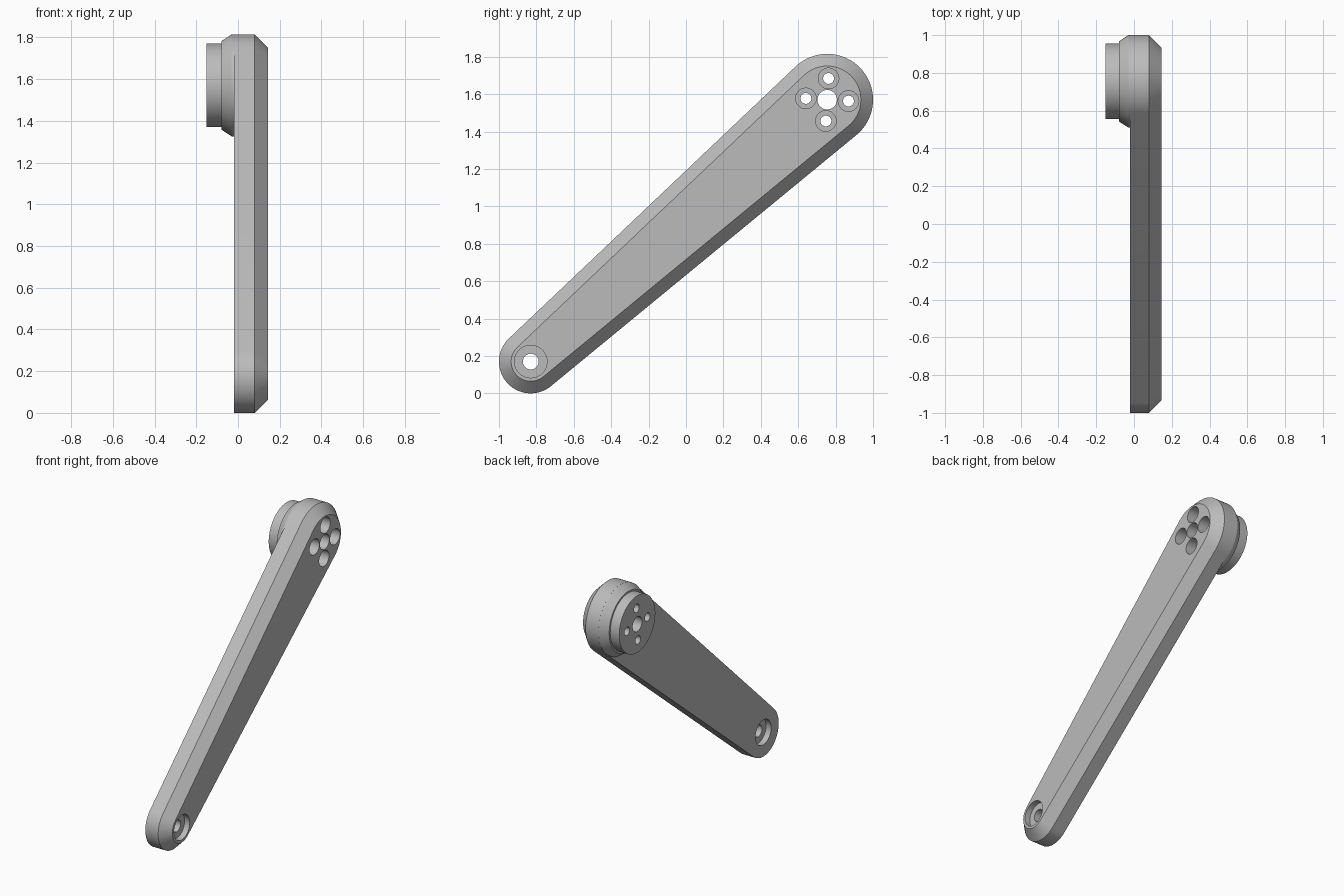
import bpy, bmesh
from math import sin, cos, pi, atan2, asin, hypot

cube = bpy.data.objects.get("Cube")
if cube:
    bpy.data.objects.remove(cube, do_unlink=True)

BIG, BIG_R = (0.755, 1.57), 0.245       # shaft end (y, z) and radius
SMALL, SMALL_R = (-0.83, 0.17), 0.17    # pedal end
BACK, FACE = -0.02, 0.145               # inner and outer face of the arm along x
HUB_END = -0.15

dy, dz = BIG[0] - SMALL[0], BIG[1] - SMALL[1]
AXIS = atan2(dz, dy)
FLARE = asin((BIG_R - SMALL_R) / hypot(dy, dz))

metal = bpy.data.materials.new("grey metal")
metal.use_nodes = True
metal.diffuse_color = (0.5, 0.5, 0.5, 1)
metal.node_tree.nodes["Principled BSDF"].inputs["Base Color"].default_value = (0.5, 0.5, 0.5, 1)


def arc(center, radius, start, end, steps):
    return [(center[0] + radius * cos(start + (end - start) * i / steps),
             center[1] + radius * sin(start + (end - start) * i / steps))
            for i in range(steps + 1)]


def circle(center, radius, steps=64):
    return arc(center, radius, 0, 2 * pi, steps)[:-1]


def arm_outline(inset):
    """Two round ends joined by their common tangents."""
    half_big, half_small = pi / 2 + FLARE, pi / 2 - FLARE
    return (arc(BIG, BIG_R - inset, AXIS - half_big, AXIS + half_big, 56)
            + arc(SMALL, SMALL_R - inset, AXIS + pi - half_small, AXIS + pi + half_small, 48))


def loft(name, sections):
    """Solid through matching (x, outline) sections, capped at both ends."""
    bm = bmesh.new()
    rings = [[bm.verts.new((x, y, z)) for y, z in outline] for x, outline in sections]
    for a, b in zip(rings, rings[1:]):
        for i in range(len(a)):
            j = (i + 1) % len(a)
            bm.faces.new((a[i], a[j], b[j], b[i]))
    bm.faces.new(rings[0])
    bm.faces.new(rings[-1])
    bmesh.ops.recalc_face_normals(bm, faces=bm.faces)
    mesh = bpy.data.meshes.new(name)
    bm.to_mesh(mesh)
    bm.free()
    mesh.materials.append(metal)
    obj = bpy.data.objects.new(name, mesh)
    bpy.context.collection.objects.link(obj)
    return obj


def combine(target, tool, operation):
    mod = target.modifiers.new(operation.lower(), 'BOOLEAN')
    mod.operation, mod.object, mod.solver = operation, tool, 'EXACT'
    bpy.context.view_layer.objects.active = target
    bpy.ops.object.modifier_apply(modifier=mod.name)
    bpy.data.objects.remove(tool, do_unlink=True)


def drill(target, center, radius, x0, x1):
    cutter = loft("drill_cutter", [(x0, circle(center, radius, 40)), (x1, circle(center, radius, 40))])
    cutter.hide_render = True
    combine(target, cutter, 'DIFFERENCE')


# Tapered arm with a chamfered outer face
arm = loft("crank_arm", [(BACK, arm_outline(0)), (0.08, arm_outline(0)), (FACE, arm_outline(0.065))])

# Stepped round hub on the inner side, sunk into the arm
hub_profile = [(0.03, BIG_R - 0.0005), (-0.03, BIG_R - 0.0005), (-0.08, 0.212), (-0.08, 0.2), (HUB_END, 0.2)]
hub = loft("hub", [(x, circle(BIG, r, 96)) for x, r in hub_profile])
combine(arm, hub, 'UNION')

# Shaft hole and four counterbored bolt holes
drill(arm, BIG, 0.052, HUB_END - 0.1, FACE + 0.1)
for k in range(4):
    angle = AXIS + pi / 4 + k * pi / 2
    spot = (BIG[0] + 0.114 * cos(angle), BIG[1] + 0.114 * sin(angle))
    drill(arm, spot, 0.029, HUB_END - 0.1, FACE + 0.1)
    drill(arm, spot, 0.055, -0.05, FACE + 0.1)

# Pedal hole, counterbored from both sides
drill(arm, SMALL, 0.042, BACK - 0.1, FACE + 0.1)
drill(arm, SMALL, 0.087, FACE - 0.04, FACE + 0.1)
drill(arm, SMALL, 0.087, BACK - 0.1, BACK + 0.04)

# Smooth round walls, crisp machined edges
bpy.ops.object.select_all(action='DESELECT')
arm.select_set(True)
bpy.context.view_layer.objects.active = arm
bpy.ops.object.shade_smooth_by_angle(angle=pi / 6)
